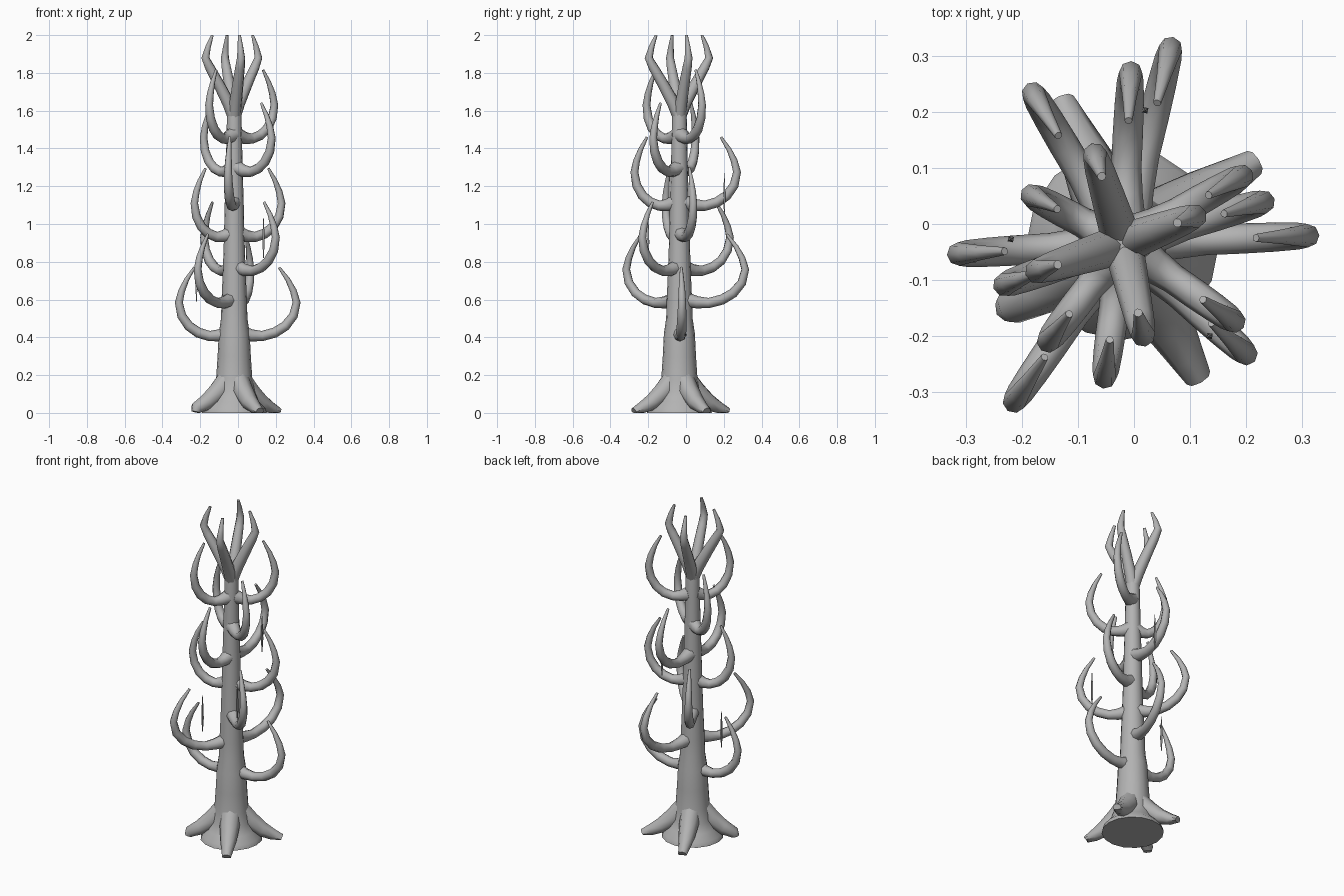
import bpy, bmesh, math
from mathutils import Vector

cube = bpy.data.objects.get("Cube")
if cube:
    bpy.data.objects.remove(cube, do_unlink=True)

bark = bpy.data.materials.new("grey_bark")
bark.use_nodes = True
grey = (0.45, 0.45, 0.45, 1)
bark.diffuse_color = grey
bark.node_tree.nodes["Principled BSDF"].inputs["Base Color"].default_value = grey

CX, CY = -0.02, -0.035  # trunk axis


def tube(name, angle, path, sides=8, centre=(CX, CY)):
    """Tapered tube in the upright plane at angle; path holds (reach, z, radius)."""
    out = Vector((math.cos(angle), math.sin(angle), 0))
    side = Vector((-out.y, out.x, 0))
    origin = Vector((centre[0], centre[1], 0))
    pts = [origin + out * r + Vector((0, 0, z)) for r, z, _ in path]
    bm = bmesh.new()
    rings = []
    for i, p in enumerate(pts):
        tangent = (pts[min(i + 1, len(pts) - 1)] - pts[max(i - 1, 0)]).normalized()
        normal = tangent.cross(side)
        ring = []
        for k in range(sides):
            t = math.tau * k / sides
            co = p + (side * math.cos(t) + normal * math.sin(t)) * path[i][2]
            co.z = min(max(co.z, 0), 2)
            ring.append(bm.verts.new(co))
        rings.append(ring)
    for a, b in zip(rings, rings[1:]):
        for k in range(sides):
            n = (k + 1) % sides
            bm.faces.new((a[k], a[n], b[n], b[k]))
    bm.faces.new(rings[0][::-1])
    bm.faces.new(rings[-1])
    bmesh.ops.recalc_face_normals(bm, faces=bm.faces)
    mesh = bpy.data.meshes.new(name)
    bm.to_mesh(mesh)
    bm.free()
    mesh.materials.append(bark)
    obj = bpy.data.objects.new(name, mesh)
    bpy.context.collection.objects.link(obj)
    bpy.ops.object.select_all(action="DESELECT")
    obj.select_set(True)
    bpy.context.view_layer.objects.active = obj
    bpy.ops.object.shade_smooth_by_angle(angle=math.radians(50))
    return obj


def polar(x, y):
    return math.atan2(y - CY, x - CX), math.hypot(x - CX, y - CY)


# Trunk with a flared foot
trunk = [(0, 0.172), (0.025, 0.165), (0.06, 0.13), (0.11, 0.11), (0.18, 0.096),
         (0.3, 0.088), (0.42, 0.082), (0.5, 0.07), (0.6, 0.067), (0.76, 0.06),
         (0.94, 0.054), (1.12, 0.05), (1.28, 0.045), (1.46, 0.041), (1.6, 0.038),
         (1.66, 0.03)]
tube("trunk", 0, [(0, z, r) for z, r in trunk], sides=16)

# Roots spreading from the foot
for x, y in [(-0.225, -0.15), (0.115, -0.275), (0.215, 0.11), (-0.13, 0.22)]:
    a, d = polar(x, y)
    tube("root", a, [(0.02, 0.2, 0.06), (0.1, 0.11, 0.055), (0.17, 0.055, 0.045),
                     (0.23, 0.025, 0.033), (d, 0.005, 0.024)])

# Upswept branches: outermost x, outermost y, height at the trunk
branches = [
    (0.33, -0.02, 0.41), (-0.333, -0.055, 0.41),
    (0.07, 0.333, 0.585), (-0.225, -0.333, 0.585),
    (0.215, -0.245, 0.755), (-0.19, 0.25, 0.755),
    (0.25, 0.045, 0.935), (-0.25, -0.115, 0.935),
    (-0.005, 0.29, 1.1), (-0.055, -0.293, 1.1),
    (0.195, -0.185, 1.28), (-0.2, 0.06, 1.28),
    (0.21, 0.095, 1.455), (-0.165, -0.225, 1.455),
]
# Share of reach, rise, radius
curve = [(0.08, 0.015, 0.042), (0.28, 0, 0.032), (0.45, -0.003, 0.027),
         (0.65, 0.015, 0.027), (0.82, 0.05, 0.026), (0.95, 0.105, 0.024),
         (1, 0.175, 0.021), (0.95, 0.235, 0.018), (0.86, 0.295, 0.013),
         (0.72, 0.36, 0.007)]
for x, y, base in branches:
    a, d = polar(x, y)
    tube("branch", a, [(s * (d - 0.02), base + h, r) for s, h, r in curve])

# Forked crown
for x, y in [(0.125, 0.02), (-0.19, -0.09), (-0.075, 0.14), (0.02, -0.215)]:
    a, d = polar(x, y)
    d -= 0.018
    tube("crown_branch", a, [(0, 1.56, 0.034), (0.2 * d, 1.64, 0.034),
                             (0.55 * d, 1.745, 0.03), (0.85 * d, 1.83, 0.026),
                             (d, 1.88, 0.022), (0.9 * d, 1.94, 0.015),
                             (0.76 * d, 2, 0.008)])

# Loose thin slivers beside the branches
for x, y, z in [(-0.22, -0.027, 0.59), (0.135, -0.2, 0.82), (0.02, 0.203, 1.05)]:
    tube("sliver", 0.6, [(0, z, 0.002), (0, z + 0.08, 0.007), (0, z + 0.15, 0.005),
                         (0, z + 0.22, 0.001)], sides=4, centre=(x, y))
